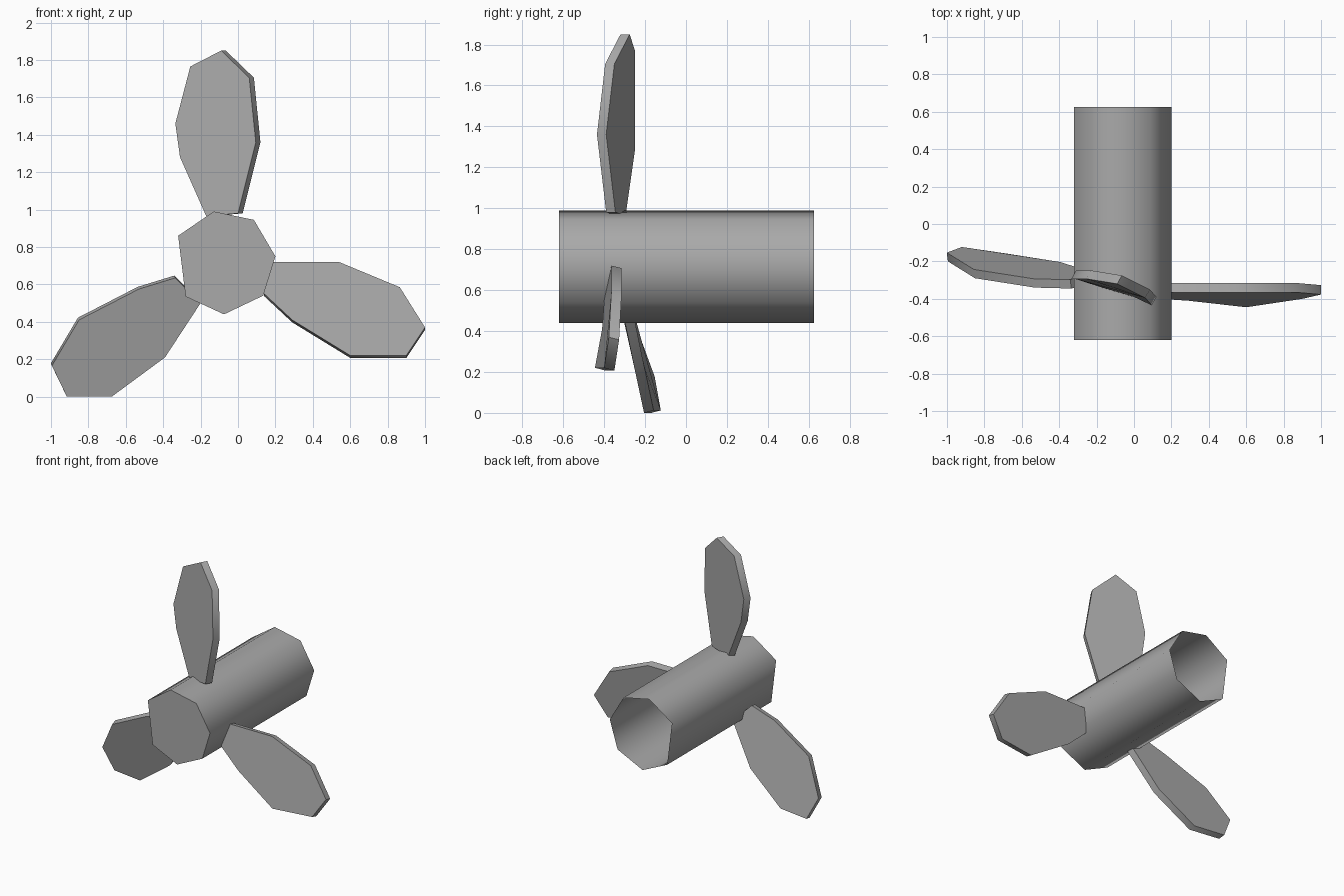
import bpy
import bmesh
import math
from mathutils import Vector

cube = bpy.data.objects.get("Cube")
if cube:
    bpy.data.objects.remove(cube, do_unlink=True)

grey = bpy.data.materials.new("plain grey")
grey.use_nodes = True
colour = (0.4, 0.4, 0.4, 1)
grey.diffuse_color = colour
grey.node_tree.nodes["Principled BSDF"].inputs["Base Color"].default_value = colour


def extrude_outline(name, outline, offset, smooth_angle, open_back=False):
    """Sweep a front outline along an offset, optionally leaving the back open."""
    bm = bmesh.new()
    front = bm.faces.new([bm.verts.new(p) for p in outline])
    back = bmesh.ops.extrude_face_region(bm, geom=[front], use_keep_orig=True)["geom"]
    bmesh.ops.translate(bm, vec=Vector(offset),
                        verts=[g for g in back if isinstance(g, bmesh.types.BMVert)])
    bmesh.ops.recalc_face_normals(bm, faces=bm.faces)
    if open_back:
        caps = [g for g in back if isinstance(g, bmesh.types.BMFace)]
        bmesh.ops.delete(bm, geom=caps, context="FACES_ONLY")
    mesh = bpy.data.meshes.new(name)
    bm.to_mesh(mesh)
    bm.free()
    mesh.materials.append(grey)
    obj = bpy.data.objects.new(name, mesh)
    bpy.context.collection.objects.link(obj)
    bpy.ops.object.select_all(action="DESELECT")
    obj.select_set(True)
    bpy.context.view_layer.objects.active = obj
    bpy.ops.object.shade_smooth_by_angle(angle=math.radians(smooth_angle))
    return obj


# Seven-sided hub tube, closed at the front and open at the back
hub_profile = [(-.13, .99), (.085, .945), (.2, .75), (.135, .54),
               (-.075, .44), (-.28, .535), (-.32, .86)]
extrude_outline("hub", [(x, -.62, z) for x, z in hub_profile],
                (0, 1.245, 0), 75, open_back=True)

# Twisted blades: front outline from the root round the tip, then thickness
extrude_outline("upper_blade", [
    (-.17, -.34, .965), (-.31, -.295, 1.28), (-.335, -.293, 1.46),
    (-.255, -.293, 1.765), (-.09, -.32, 1.85), (.06, -.395, 1.705),
    (.095, -.435, 1.36), (0, -.39, .98)], (.025, .045, 0), 60)

extrude_outline("left_blade", [
    (.14, -.4, .55), (.17, -.365, .72), (.54, -.365, .72),
    (.865, -.365, .585), (1, -.377, .37), (.9, -.4, .22),
    (.6, -.445, .22), (.29, -.41, .41)], (0, .05, -.013), 60)

extrude_outline("right_blade", [
    (-.2, -.31, .5), (-.335, -.345, .635), (-.53, -.34, .575),
    (-.85, -.29, .41), (-.995, -.2, .165), (-.915, -.17, 0),
    (-.675, -.205, 0), (-.39, -.25, .21)], (-.006, .047, .012), 60)
